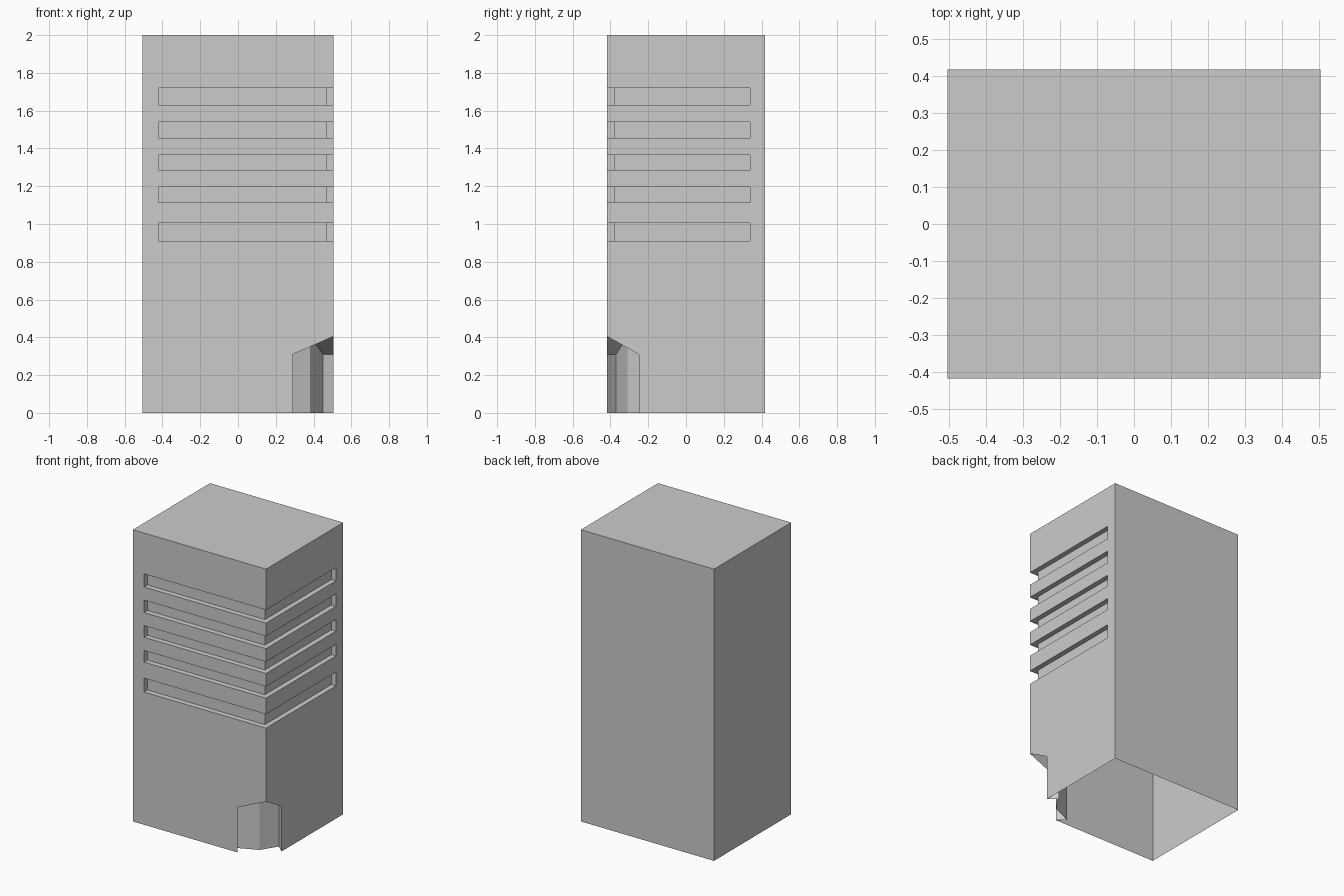
import bpy, bmesh

cube = bpy.data.objects.get("Cube")
if cube:
    bpy.data.objects.remove(cube, do_unlink=True)

HX, HY, TOP = 0.505, 0.418, 2.0
OUT = 0.1  # how far cutters reach past the walls

concrete = bpy.data.materials.new("concrete_grey")
concrete.use_nodes = True
GREY = (0.6, 0.6, 0.6, 1)
concrete.diffuse_color = GREY
concrete.node_tree.nodes["Principled BSDF"].inputs["Base Color"].default_value = GREY


def finish(bm, name):
    bmesh.ops.recalc_face_normals(bm, faces=bm.faces)
    mesh = bpy.data.meshes.new(name)
    bm.to_mesh(mesh)
    bm.free()
    mesh.materials.append(concrete)
    obj = bpy.data.objects.new(name, mesh)
    bpy.context.collection.objects.link(obj)
    return obj


def prism(name, plan, z0, z1):
    bm = bmesh.new()
    face = bm.faces.new([bm.verts.new((x, y, z0)) for x, y in plan])
    top = bmesh.ops.extrude_face_region(bm, geom=[face])["geom"]
    verts = [v for v in top if isinstance(v, bmesh.types.BMVert)]
    bmesh.ops.translate(bm, verts=verts, vec=(0, 0, z1 - z0))
    return finish(bm, name)


def entrance_cutter():
    # Plan points running from the front wall round to the side wall
    eave, ridge = 0.31, 0.405
    points = [
        (0.29, -HY - OUT, eave), (0.29, -HY, eave), (0.24, -0.37, eave),
        (0.38, -0.31, ridge),
        (0.45, -0.20, eave), (HX, -0.25, eave), (HX + OUT, -0.25, eave),
        (HX + OUT, -HY - OUT, ridge),
    ]
    bm = bmesh.new()
    upper = [bm.verts.new(p) for p in points]
    lower = [bm.verts.new((x, y, -OUT)) for x, y, z in points]
    corner = bm.verts.new((HX, -HY, ridge))
    n = len(points)
    for i in range(n):
        j = (i + 1) % n
        bm.faces.new((lower[i], lower[j], upper[j], upper[i]))
    bm.faces.new(lower)
    # Pitched ceiling: a ridge from the building corner to the inner corner
    a0, a1, a2, inner, b2, b1, b0, outer = upper
    for ring in ((a1, a2, inner), (a1, inner, corner), (inner, b2, b1),
                 (inner, b1, corner), (a0, a1, corner), (a0, corner, outer),
                 (b1, b0, corner), (b0, outer, corner)):
        bm.faces.new(ring)
    return finish(bm, "entrance_cutter")


# Main block
tower = prism("tower_block", [(-HX, -HY), (HX, -HY), (HX, HY), (-HX, HY)], 0, TOP)

# Window bands wrapping the front and side walls
band = [(-0.42, -HY - OUT), (HX + OUT, -HY - OUT), (HX + OUT, 0.34),
        (0.47, 0.34), (0.47, -0.38), (-0.42, -0.38)]
cutters = [entrance_cutter()]
for z0, z1 in ((0.91, 1.005), (1.115, 1.195), (1.285, 1.365),
               (1.455, 1.54), (1.63, 1.72)):
    cutters.append(prism("window_band_cutter", band, z0, z1))

for cutter in cutters:
    cutter.hide_render = True
    mod = tower.modifiers.new("cut", 'BOOLEAN')
    mod.operation = 'DIFFERENCE'
    mod.solver = 'EXACT'
    mod.object = cutter

# Bake the cuts and drop the cutters
graph = bpy.context.evaluated_depsgraph_get()
mesh = bpy.data.meshes.new_from_object(tower.evaluated_get(graph))
tower.modifiers.clear()
tower.data = mesh
for cutter in cutters:
    bpy.data.objects.remove(cutter, do_unlink=True)
mesh.materials.clear()
mesh.materials.append(concrete)

# Leave the underside open
bm = bmesh.new()
bm.from_mesh(mesh)
floor = [f for f in bm.faces if all(abs(v.co.z) < 0.001 for v in f.verts)]
bmesh.ops.delete(bm, geom=floor, context='FACES')
for f in bm.faces:
    f.material_index = 0
    f.smooth = False
bm.to_mesh(mesh)
bm.free()
